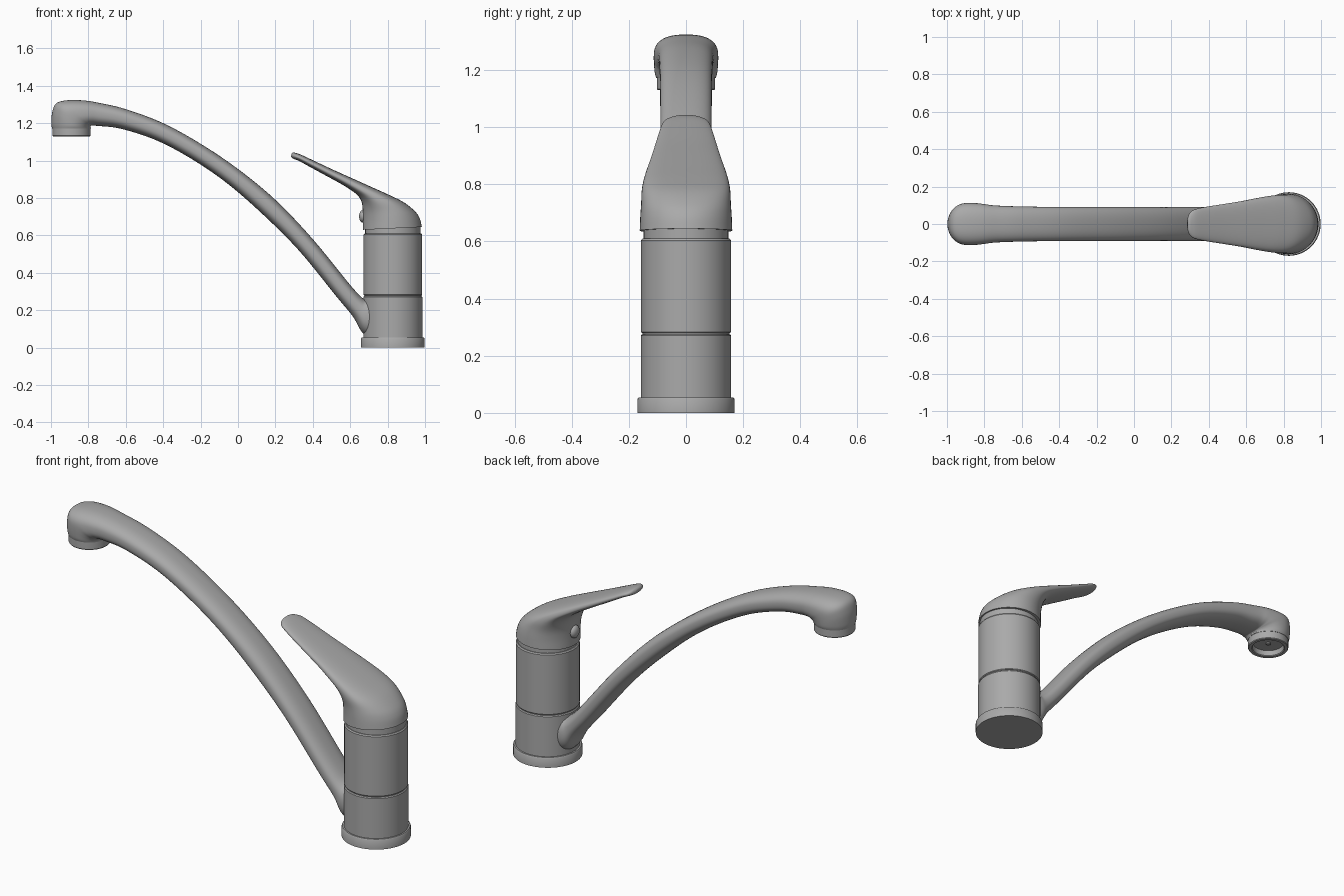
import bpy, bmesh, math
from mathutils import Vector

cube = bpy.data.objects.get("Cube")
if cube:
    bpy.data.objects.remove(cube, do_unlink=True)

# Single satin metal colour
metal = bpy.data.materials.new("satin_grey_metal")
metal.use_nodes = True
GREY = (0.40, 0.40, 0.40, 1)
metal.diffuse_color = GREY
metal.node_tree.nodes["Principled BSDF"].inputs["Base Color"].default_value = GREY


def finish(bm, name, angle=35):
    bmesh.ops.remove_doubles(bm, verts=bm.verts, dist=1e-5)
    bmesh.ops.recalc_face_normals(bm, faces=bm.faces)
    mesh = bpy.data.meshes.new(name)
    bm.to_mesh(mesh)
    bm.free()
    mesh.materials.append(metal)
    ob = bpy.data.objects.new(name, mesh)
    bpy.context.collection.objects.link(ob)
    bpy.ops.object.select_all(action='DESELECT')
    ob.select_set(True)
    bpy.context.view_layer.objects.active = ob
    bpy.ops.object.shade_smooth_by_angle(angle=math.radians(angle))
    return ob


def skin(bm, rings):
    for a, b in zip(rings, rings[1:]):
        n = len(a)
        for i in range(n):
            bm.faces.new((a[i], a[(i + 1) % n], b[(i + 1) % n], b[i]))
    bm.faces.new(rings[0])
    bm.faces.new(rings[-1])


def lathe(name, x, profile, sides=64):
    """Turn a (radius, z) profile about a vertical axis at x; ends are capped."""
    bm = bmesh.new()
    rings = [[bm.verts.new((x + r * math.cos(2 * math.pi * i / sides),
                            r * math.sin(2 * math.pi * i / sides), z))
              for i in range(sides)] for r, z in profile]
    skin(bm, rings)
    return finish(bm, name)


def catmull(p0, p1, p2, p3, t):
    return 0.5 * (2 * p1 + (p2 - p0) * t + (2 * p0 - 5 * p1 + 4 * p2 - p3) * t * t
                  + (3 * p1 - p0 - 3 * p2 + p3) * t ** 3)


def loft(name, sections, sides=48, steps=6):
    """Sections: upper x, z, lower x, z, half width, roundness exponent."""
    keys = [Vector(s) for s in sections]
    keys = [keys[0]] + keys + [keys[-1]]
    path = []
    for k in range(1, len(keys) - 2):
        path += [catmull(*keys[k - 1:k + 3], j / steps) for j in range(steps)]
    path.append(keys[-1])
    bm = bmesh.new()
    rings = []
    for tx, tz, bx, bz, w, e in path:
        ring = []
        for i in range(sides):
            a = 2 * math.pi * i / sides
            c, s = math.cos(a), math.sin(a)
            u = math.copysign(abs(c) ** (2 / e), c)
            v = math.copysign(abs(s) ** (2 / e), s)
            ring.append(bm.verts.new(((tx + bx) / 2 + u * (tx - bx) / 2, v * w,
                                      (tz + bz) / 2 + u * (tz - bz) / 2)))
        rings.append(ring)
    skin(bm, rings)
    return finish(bm, name, 50)


# Turned column
CX = 0.828
lathe("base_flange", CX, [(0.17, 0), (0.17, 0.048), (0.166, 0.054), (0.15, 0.054)])
lathe("lower_body", CX, [(0.158, 0.05), (0.158, 0.27), (0.154, 0.275), (0.14, 0.275)])
lathe("body_seam", CX, [(0.152, 0.26), (0.152, 0.29)])
lathe("upper_body", CX, [(0.154, 0.279), (0.157, 0.283), (0.157, 0.604), (0.152, 0.61), (0.13, 0.61)])
lathe("neck_ring", CX, [(0.148, 0.60), (0.148, 0.65)])

# Swept spout ending in a downturned head
loft("spout", [
    (0.76, 0.265, 0.74, 0.06, 0.095, 2.3),
    (0.70, 0.262, 0.67, 0.075, 0.095, 2.3),
    (0.67, 0.262, 0.615, 0.165, 0.088, 2.4),
    (0.60, 0.335, 0.525, 0.275, 0.088, 2.5),
    (0.40, 0.58, 0.325, 0.52, 0.09, 2.5),
    (0.20, 0.79, 0.13, 0.715, 0.09, 2.5),
    (0.00, 0.955, -0.06, 0.88, 0.09, 2.5),
    (-0.20, 1.09, -0.25, 1.01, 0.09, 2.5),
    (-0.40, 1.20, -0.44, 1.11, 0.091, 2.5),
    (-0.60, 1.275, -0.625, 1.17, 0.094, 2.5),
    (-0.74, 1.308, -0.745, 1.185, 0.099, 2.5),
    (-0.83, 1.322, -0.78, 1.187, 0.107, 2.5),
    (-0.92, 1.322, -0.787, 1.184, 0.112, 2.5),
    (-0.973, 1.305, -0.788, 1.181, 0.113, 2.4),
    (-0.993, 1.26, -0.788, 1.178, 0.112, 2.2),
    (-0.998, 1.20, -0.786, 1.176, 0.109, 2.0),
    (-0.994, 1.172, -0.786, 1.172, 0.104, 2.0)])

# Outlet with a recessed underside and a small centre stud
AX = -0.89
lathe("aerator", AX, [(0.09, 1.18), (0.102, 1.175), (0.102, 1.134), (0.099, 1.13),
                      (0.084, 1.13), (0.08, 1.134), (0.076, 1.16)])
lathe("aerator_stud", AX, [(0.012, 1.165), (0.012, 1.154), (0.008, 1.151)], 24)

# Lever: round cap that bends over into a flat tapering blade
loft("lever_handle", [
    (0.983, 0.645, 0.667, 0.630, 0.162, 2.0),
    (0.972, 0.69, 0.668, 0.685, 0.160, 2.0),
    (0.945, 0.73, 0.667, 0.735, 0.157, 2.1),
    (0.885, 0.778, 0.661, 0.777, 0.155, 2.3),
    (0.80, 0.82, 0.642, 0.812, 0.148, 2.5),
    (0.70, 0.865, 0.60, 0.845, 0.136, 2.6),
    (0.60, 0.91, 0.55, 0.876, 0.122, 2.6),
    (0.50, 0.955, 0.475, 0.917, 0.108, 2.5),
    (0.40, 1.002, 0.385, 0.966, 0.093, 2.4),
    (0.34, 1.030, 0.328, 0.997, 0.081, 2.3),
    (0.312, 1.040, 0.302, 1.007, 0.068, 2.2),
    (0.295, 1.043, 0.289, 1.014, 0.048, 2.1),
    (0.286, 1.037, 0.284, 1.021, 0.024, 2.0)])

# Domed cover plug on the lever's inner side
bm = bmesh.new()
bmesh.ops.create_uvsphere(bm, u_segments=24, v_segments=12, radius=0.033)
bmesh.ops.scale(bm, vec=(0.6, 1, 1), verts=bm.verts)
bmesh.ops.translate(bm, vec=(0.667, 0, 0.702), verts=bm.verts)
finish(bm, "cover_plug")
